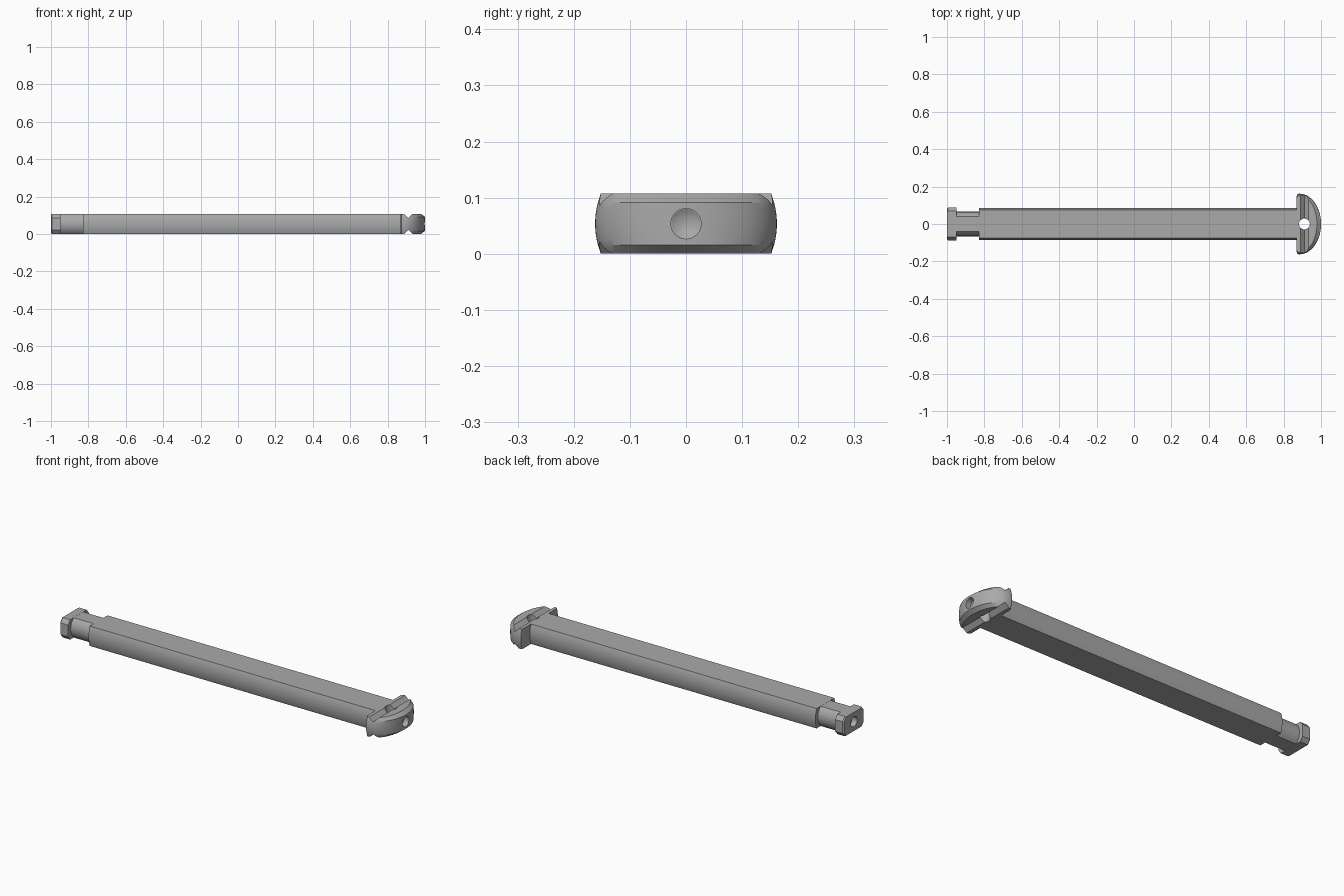
import bpy, bmesh, math
from mathutils import Matrix

if "Cube" in bpy.data.objects:
    bpy.data.objects.remove(bpy.data.objects["Cube"], do_unlink=True)

H = 0.107          # overall thickness
MID = H / 2

steel = bpy.data.materials.new("grey steel")
steel.use_nodes = True
steel.diffuse_color = (0.4, 0.4, 0.4, 1)
steel.node_tree.nodes["Principled BSDF"].inputs["Base Color"].default_value = (0.4, 0.4, 0.4, 1)


def finish(bm, name):
    bmesh.ops.recalc_face_normals(bm, faces=bm.faces)
    mesh = bpy.data.meshes.new(name)
    bm.to_mesh(mesh)
    bm.free()
    mesh.materials.append(steel)
    obj = bpy.data.objects.new(name, mesh)
    bpy.context.collection.objects.link(obj)
    return obj


def loft(name, rings):
    """Skin equal-length rings of points and cap both ends."""
    bm = bmesh.new()
    loops = [[bm.verts.new(p) for p in ring] for ring in rings]
    n = len(loops[0])
    for a, b in zip(loops, loops[1:]):
        for i in range(n):
            j = (i + 1) % n
            bm.faces.new((a[i], a[j], b[j], b[i]))
    bm.faces.new(loops[0])
    bm.faces.new(loops[-1])
    return finish(bm, name)


def bulged(edge, middle, steps=12):
    """Cross-section with flat top and bottom and bowed sides, as (y, z)."""
    rise = middle - edge
    radius = (MID ** 2 + rise ** 2) / (2 * rise)
    side = []
    for i in range(steps + 1):
        dz = MID * (2 * i / steps - 1)
        side.append((middle - radius + math.sqrt(radius ** 2 - dz ** 2), MID + dz))
    return side + [(-y, z) for y, z in reversed(side)]


def bar(name, section, stations):
    """Extrude a section along x; each station is (x, scale)."""
    return loft(name, [[(x, y * s, MID + (z - MID) * s) for y, z in section]
                       for x, s in stations])


def cutter(name, radius_a, radius_b, depth, matrix, sides=32):
    bm = bmesh.new()
    bmesh.ops.create_cone(bm, cap_ends=True, segments=sides, radius1=radius_a,
                          radius2=radius_b, depth=depth, matrix=matrix)
    obj = finish(bm, name)
    obj.hide_render = True
    return obj


def cut(target, tool):
    mod = target.modifiers.new("cut", "BOOLEAN")
    mod.operation = "DIFFERENCE"
    mod.solver = "EXACT"
    mod.object = tool
    bpy.context.view_layer.objects.active = target
    bpy.ops.object.modifier_apply(modifier=mod.name)
    bpy.data.objects.remove(tool, do_unlink=True)


def drill(target, x, direction):
    """Centre-drilled cone in an end face; direction is the outward x sign."""
    turn = Matrix.Rotation(-direction * math.pi / 2, 4, "Y")
    place = Matrix.Translation((x, 0, MID))
    cut(target, cutter("drill", 0.027, 0.027, 0.06, place @ turn))
    tip = Matrix.Translation((x - direction * 0.0375, 0, MID))
    cut(target, cutter("drill_tip", 0.0, 0.027, 0.016, tip @ Matrix.Rotation(direction * math.pi / 2, 4, "Y")))


# Long shaft and narrow neck
shaft = bar("shaft", bulged(0.075, 0.085), [(-0.83, 1), (0.875, 1)])
neck = bar("neck", bulged(0.041, 0.066), [(-0.955, 0.995), (-0.825, 0.995)])

# Tail flange with chamfered corners and end
half = [(0.07, 0), (0.088, 0.022), (0.088, H - 0.022), (0.07, H)]
flange = bar("tail_flange", half + [(-y, z) for y, z in reversed(half)],
             [(-1.0, 0.94), (-0.994, 1), (-0.95, 1)])
drill(flange, -1.0, -1)

# Half-round head: bowed ends, chamfered curved front
def head_ring(z):
    bow = ((z - MID) / MID) ** 2
    wide = 0.162 - 0.010 * bow
    chamfer = max(0, abs(z - MID) - (MID - 0.016)) / 0.016
    reach = 0.115 - 0.022 * chamfer
    ring = [(0.87, -wide + 0.012), (0.873, -wide + 0.004), (0.879, -wide)]
    for i in range(41):
        a = math.pi * (i / 40 - 0.5)
        ring.append((0.885 + reach * math.cos(a), wide * math.sin(a)))
    ring += [(x, -y) for x, y in reversed(ring[:3])]
    return [(x, y, z) for x, y in ring]


levels = [0, 0.016] + [0.016 + (H - 0.032) * i / 8 for i in range(1, 8)] + [H - 0.016, H]
head = loft("head", [head_ring(z) for z in levels])

# Cross grooves on both faces, pin hole and end drill
for z in (0, H):
    lie = Matrix.Translation((0.911, 0, z)) @ Matrix.Rotation(math.pi / 2, 4, "X")
    cut(head, cutter("groove", 0.022, 0.022, 0.5, lie, sides=4))
cut(head, cutter("pin_hole", 0.029, 0.029, 0.3, Matrix.Translation((0.911, 0, MID))))
drill(head, 1.0, 1)

# Smooth curves, keep edges crisp
for obj in bpy.context.view_layer.objects:
    obj.select_set(obj in (shaft, neck, flange, head))
bpy.context.view_layer.objects.active = head
bpy.ops.object.shade_smooth_by_angle(angle=math.radians(25))
